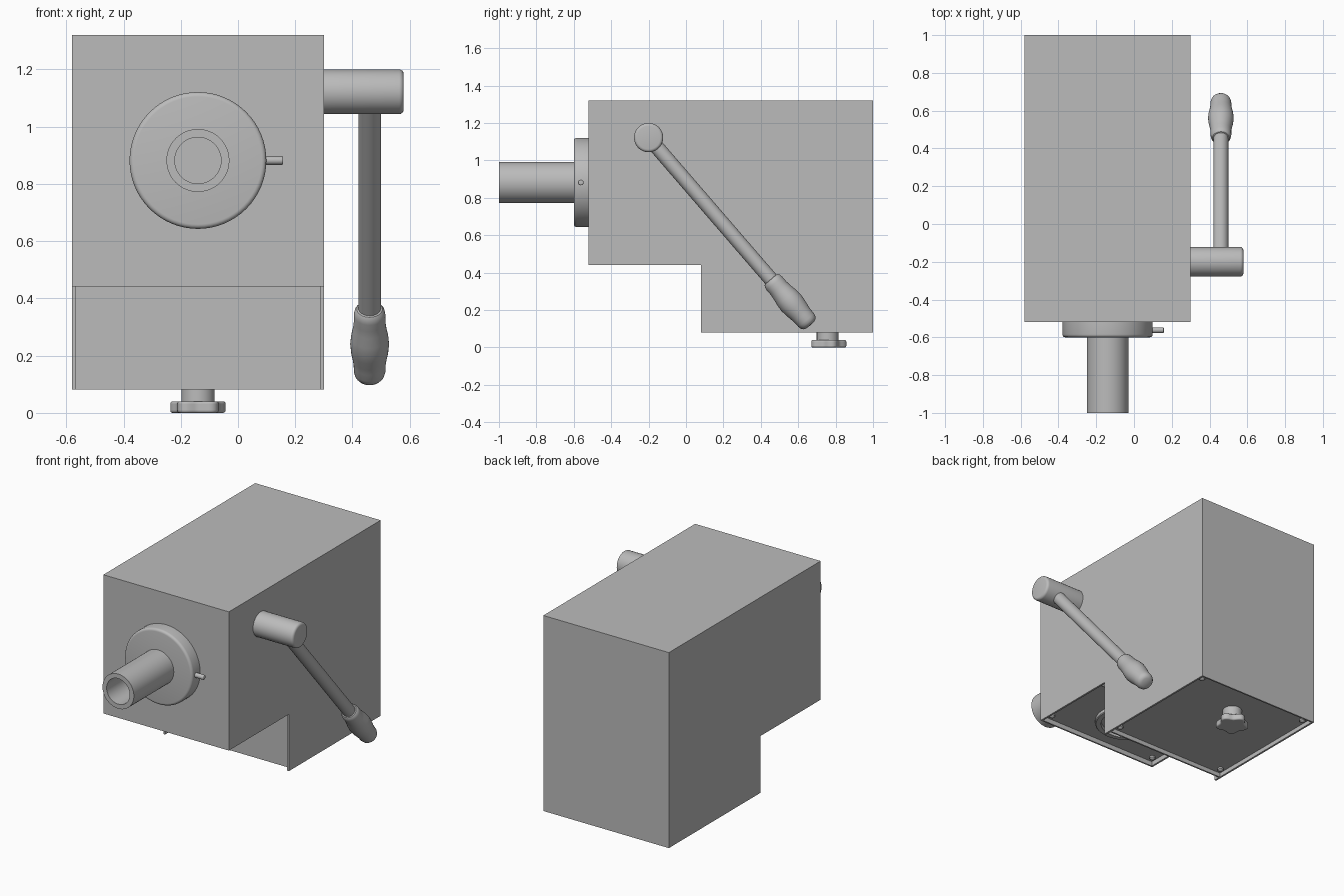
import bpy, bmesh
from math import pi, sin, cos
from mathutils import Vector

if "Cube" in bpy.data.objects:
    bpy.data.objects.remove(bpy.data.objects["Cube"])

CX = -0.14  # centre line of the housing
grey = bpy.data.materials.new("mid_grey")
grey.diffuse_color = (.5, .5, .5, 1)
grey.use_nodes = True
grey.node_tree.nodes["Principled BSDF"].inputs["Base Color"].default_value = grey.diffuse_color


def finish(name, bm, smooth=True):
    bmesh.ops.remove_doubles(bm, verts=bm.verts, dist=1e-5)
    bmesh.ops.recalc_face_normals(bm, faces=bm.faces)
    me = bpy.data.meshes.new(name)
    bm.to_mesh(me)
    bm.free()
    me.materials.append(grey)
    ob = bpy.data.objects.new(name, me)
    bpy.context.collection.objects.link(ob)
    if smooth:
        bpy.ops.object.select_all(action='DESELECT')
        ob.select_set(True)
        bpy.context.view_layer.objects.active = ob
        bpy.ops.object.shade_smooth_by_angle(angle=0.6)
    return ob


def prism(name, points, offset, smooth=False):
    bm = bmesh.new()
    face = bm.faces.new([bm.verts.new(p) for p in points])
    ext = bmesh.ops.extrude_face_region(bm, geom=[face], use_keep_orig=True)
    moved = [g for g in ext['geom'] if isinstance(g, bmesh.types.BMVert)]
    bmesh.ops.translate(bm, verts=moved, vec=offset)
    return finish(name, bm, smooth)


def lathe(name, profile, origin, axis, steps=48):
    """Revolve (distance, radius) pairs about an axis."""
    bm = bmesh.new()
    q = Vector(axis).to_track_quat('Z', 'Y')
    rings = []
    for d, r in profile:
        rings.append([bm.verts.new(Vector(origin) + q @ Vector(
            (r * cos(2 * pi * i / steps), r * sin(2 * pi * i / steps), d)))
            for i in range(steps)])
    for a, b in zip(rings, rings[1:]):
        for i in range(steps):
            j = (i + 1) % steps
            bm.faces.new((a[i], a[j], b[j], b[i]))
    bmesh.ops.remove_doubles(bm, verts=bm.verts, dist=1e-5)
    return finish(name, bm)


def rounded(d0, d1, r, b):
    """Solid cylinder profile with a rounded far edge."""
    arc = [(d1 - b + b * sin(t * pi / 8), r - b + b * cos(t * pi / 8)) for t in range(5)]
    return [(d0, 0), (d0, r)] + arc + [(d1, 0)]


# Stepped housing
outline = [(-.52, 1.32), (1, 1.32), (1, .081), (.08, .081), (.08, .441), (-.52, .441)]
housing = prism("housing", [(-.58, y, z) for y, z in outline], (.88, 0, 0))

# Recesses under the housing, leaving thin sheet lips: y0, y1, z0, z1
for y0, y1, z0, z1 in [(.13, .99, 0, .108), (-.51, .07, .3, .471), (0, .12, 0, .456)]:
    cutter = prism("recess_cutter", [(-.568, y0, z0), (-.568, y1, z0),
                                     (-.568, y1, z1), (-.568, y0, z1)], (.856, 0, 0))
    cutter.hide_render = True
    mod = housing.modifiers.new("recess", 'BOOLEAN')
    mod.object = cutter
    mod.solver = 'EXACT'
    bpy.context.view_layer.objects.active = housing
    bpy.ops.object.modifier_apply(modifier=mod.name)
    bpy.data.objects.remove(cutter)

# Panel screws in the corners of both recesses
for y0, y1, z in [(.13, .99, .108), (-.51, .07, .471)]:
    for x in (-.535, .255):
        for y in (y0 + .045, y1 - .045):
            lathe("panel_screw", [(-.005, .018), (.01, .018), (.017, .011), (.02, 0)],
                  (x, y, z), (0, 0, -1), 16)

# Ring under the front overhang
lathe("bottom_ring", [(-.005, .2), (.02, .2), (.025, .195), (.025, .165), (-.005, .165)],
      (CX, -.22, .471), (0, 0, -1), 64)

# Nozzle collar and hollow nozzle
lathe("collar", rounded(0, .08, .239, .016), (CX, -.52, .882), (0, -1, 0), 64)
lathe("nozzle", [(-.01, .11), (.4, .11), (.4, .081), (0.002, .081), (0.002, 0)],
      (CX, -.6, .882), (0, -1, 0))
lathe("collar_pin", rounded(-.02, .061, .015, .005), (.097, -.562, .882), (1, 0, 0), 20)

# Crank: hub, arm and swelling grip
hub = (.46, -.2, 1.122)
along = (0, .85, -.985)
lathe("crank_hub", rounded(-.005, .279, .078, .016), (.3, -.2, 1.122), (1, 0, 0))
lathe("crank_arm", [(.03, 0), (.03, .039), (1.05, .039), (1.05, 0)], hub, along, 32)
lathe("crank_grip", [(1.0, .038), (1.002, .045), (1.012, .052), (1.03, .055), (1.06, .055),
                     (1.09, .058), (1.13, .065), (1.165, .068), (1.2, .065), (1.235, .059),
                     (1.26, .056), (1.29, .055), (1.306, .051), (1.317, .043), (1.323, .03),
                     (1.325, 0)], hub, along, 40)

# Five-lobed knob on a stem beneath the housing
lathe("knob_stem", [(.03, 0), (.03, .058), (.112, .058), (.112, 0)],
      (CX, .757, 0), (0, 0, 1))
lobes = []
for i in range(80):
    a = 2 * pi * i / 80
    r = .089 + .011 * cos(5 * a)
    lobes.append((CX - r * sin(a), .757 + r * cos(a), 0))
knob = prism("knob", lobes, (0, 0, .04), True)
bev = knob.modifiers.new("edge_round", 'BEVEL')
bev.width, bev.segments, bev.angle_limit = .008, 3, 1.0
